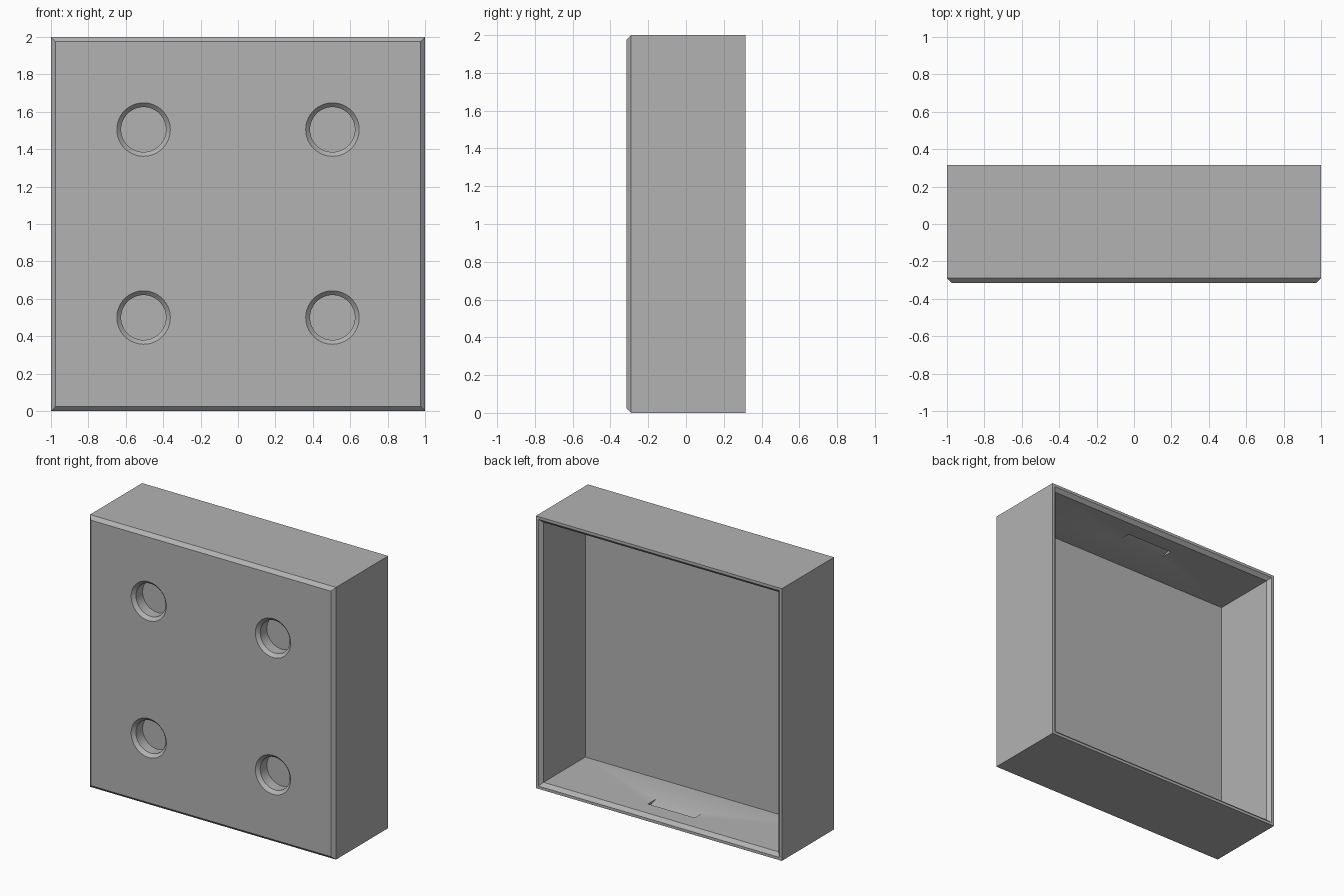
import bpy
import bmesh
import math
from mathutils import Vector

if "Cube" in bpy.data.objects:
    bpy.data.objects.remove(bpy.data.objects["Cube"], do_unlink=True)

GREY = (0.45, 0.45, 0.45, 1)
HALF, FRONT, BACK, BEVEL = 1.0, -0.315, 0.315, 0.025
WALL, FLOOR_Y = 0.045, -0.195

mat = bpy.data.materials.new("plain grey")
mat.use_nodes = True
mat.diffuse_color = GREY
mat.node_tree.nodes["Principled BSDF"].inputs["Base Color"].default_value = GREY


def loft(name, rings):
    """Closed solid through rings of equal point count, capped at both ends."""
    bm = bmesh.new()
    loops = [[bm.verts.new(p) for p in ring] for ring in rings]
    for a, b in zip(loops, loops[1:]):
        for i in range(len(a)):
            j = (i + 1) % len(a)
            bm.faces.new((a[i], a[j], b[j], b[i]))
    bm.faces.new(loops[0])
    bm.faces.new(loops[-1])
    bmesh.ops.recalc_face_normals(bm, faces=bm.faces)
    mesh = bpy.data.meshes.new(name)
    bm.to_mesh(mesh)
    bm.free()
    mesh.materials.append(mat)
    obj = bpy.data.objects.new(name, mesh)
    bpy.context.collection.objects.link(obj)
    return obj


def square(h, y):
    return [(x * h, y, 1 + z * h) for x, z in ((-1, -1), (1, -1), (1, 1), (-1, 1))]


def circle(cx, cz, r, y, n=64):
    steps = [2 * math.pi * i / n for i in range(n)]
    return [Vector((cx + r * math.cos(a), y, cz + r * math.sin(a))) for a in steps]


# Open-backed box with a bevelled front and a bevelled inner rim
inner = HALF - WALL
box = loft("box_shell", [
    square(HALF - BEVEL, FRONT), square(HALF, FRONT + BEVEL),
    square(HALF, BACK), square(inner + BEVEL, BACK),
    square(inner, BACK - BEVEL), square(inner, FLOOR_Y)])

# Countersunk blind holes in the front
cutters = []
for cx in (-0.505, 0.505):
    for cz in (0.5, 1.505):
        cutters.append(loft("hole_cutter", [
            circle(cx, cz, 0.163, FRONT - 0.02), circle(cx, cz, 0.12, FRONT + 0.023),
            circle(cx, cz, 0.12, FRONT + 0.1)]))

# Wedge-shaped catch notches inside the bottom and top walls
profile = ((0.08, 0), (0.17, -0.03), (0.17, 0.02), (0.08, 0.02))
for side in (-1, 1):
    cutters.append(loft("notch_cutter", [
        [(x, y, 1 + side * (inner - dz)) for y, dz in profile] for x in (-0.19, 0.19)]))

bpy.ops.object.select_all(action="DESELECT")
bpy.context.view_layer.objects.active = box
box.select_set(True)
for cutter in cutters:
    mod = box.modifiers.new("cut", "BOOLEAN")
    mod.operation = "DIFFERENCE"
    mod.solver = "EXACT"
    mod.object = cutter
    bpy.ops.object.modifier_apply(modifier=mod.name)
    bpy.data.objects.remove(cutter, do_unlink=True)

bpy.ops.object.shade_smooth_by_angle(angle=math.radians(30))
